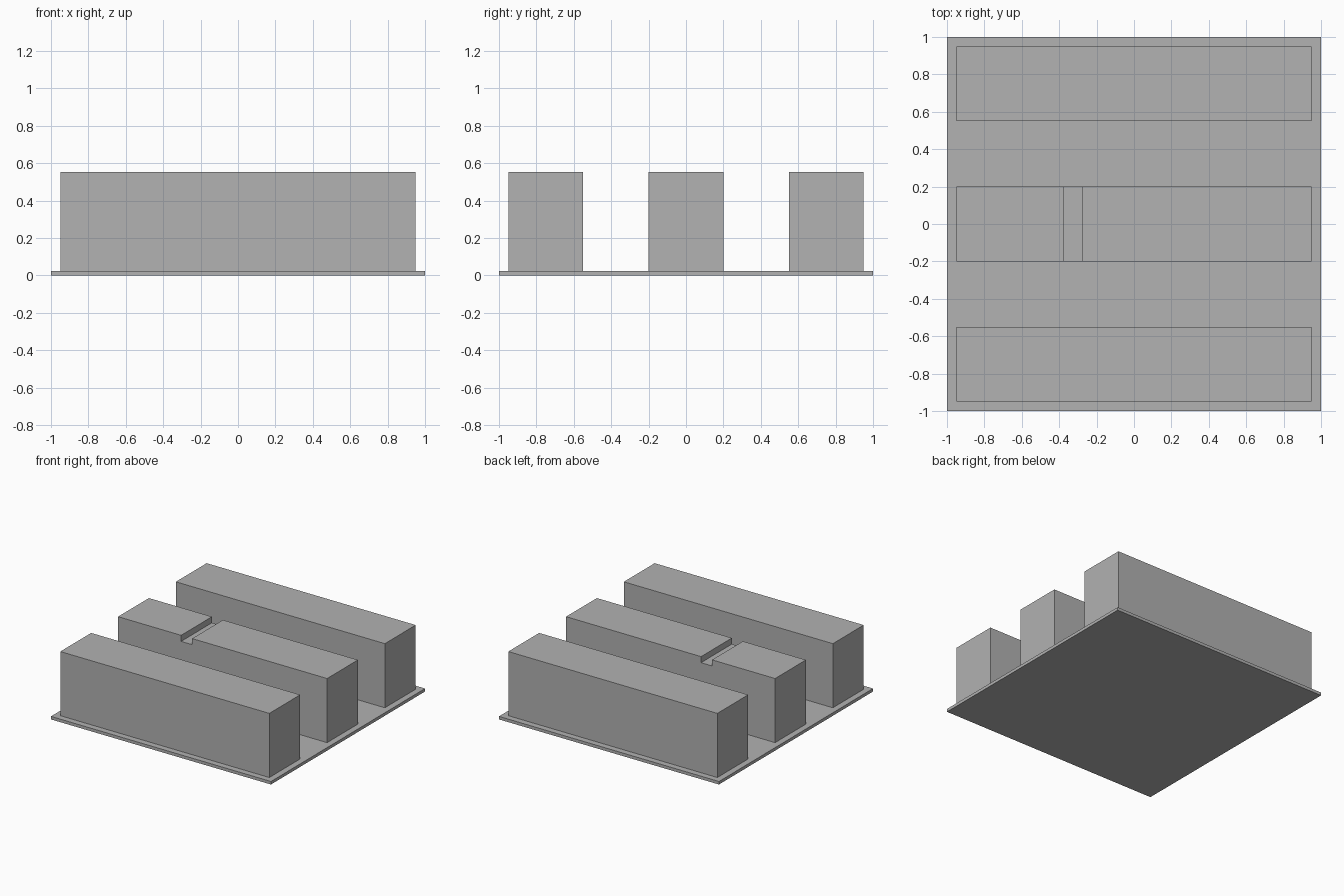
import bpy
import bmesh

cube = bpy.data.objects.get("Cube")
if cube:
    bpy.data.objects.remove(cube, do_unlink=True)

# Single plain grey
grey = bpy.data.materials.new("plain_grey")
grey.use_nodes = True
colour = (0.445, 0.445, 0.445, 1)
grey.diffuse_color = colour
grey.node_tree.nodes["Principled BSDF"].inputs["Base Color"].default_value = colour

BASE_TOP = 0.025
TOP = 0.552
NOTCH_FLOOR = 0.502
END = 0.95
NOTCH = (-0.377, -0.277)


def prism(name, profile, y0, y1):
    """Extrude an x-z outline along y."""
    bm = bmesh.new()
    face = bm.faces.new([bm.verts.new((x, y0, z)) for x, z in profile])
    out = bmesh.ops.extrude_face_region(bm, geom=[face])
    moved = [v for v in out["geom"] if isinstance(v, bmesh.types.BMVert)]
    bmesh.ops.translate(bm, verts=moved, vec=(0, y1 - y0, 0))
    bmesh.ops.recalc_face_normals(bm, faces=bm.faces[:])
    mesh = bpy.data.meshes.new(name)
    bm.to_mesh(mesh)
    bm.free()
    mesh.materials.append(grey)
    obj = bpy.data.objects.new(name, mesh)
    bpy.context.collection.objects.link(obj)
    return obj


def rectangle(half, z0, z1):
    return [(-half, z0), (half, z0), (half, z1), (-half, z1)]


# Thin base plate
prism("base_plate", rectangle(1, 0, BASE_TOP), -1, 1)

# Plain outer blocks
outer = rectangle(END, BASE_TOP, TOP)
prism("front_block", outer, -0.95, -0.55)
prism("back_block", outer, 0.55, 0.95)

# Middle block with a shallow cross groove
left, right = NOTCH
grooved = outer[:3] + [(right, TOP), (right, NOTCH_FLOOR),
                       (left, NOTCH_FLOOR), (left, TOP)] + outer[3:]
prism("middle_block", grooved, -0.2, 0.2)
